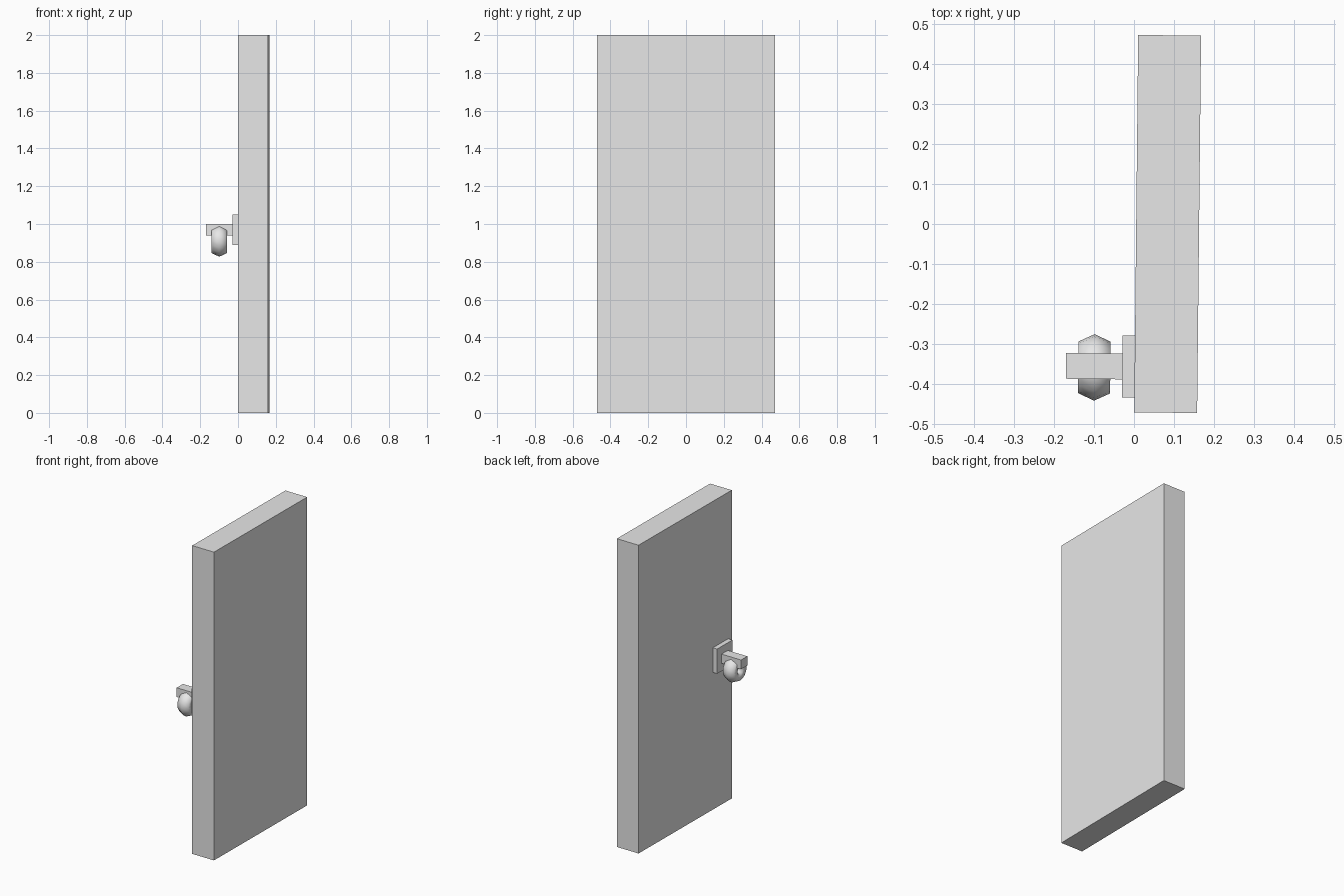
import bpy
from math import radians, pi

default_cube = bpy.data.objects.get("Cube")
if default_cube:
    bpy.data.objects.remove(default_cube, do_unlink=True)

TILT = radians(-0.6)  # the whole door stands slightly ajar

grey = bpy.data.materials.new("light_grey")
grey.use_nodes = True
grey.diffuse_color = (0.8, 0.8, 0.8, 1)
grey.node_tree.nodes["Principled BSDF"].inputs["Base Color"].default_value = (0.8, 0.8, 0.8, 1)


def finish(name):
    obj = bpy.context.object
    obj.name = name
    obj.data.materials.append(grey)
    return obj


def box(name, centre, size):
    bpy.ops.mesh.primitive_cube_add(size=1, location=centre, rotation=(0, 0, TILT))
    obj = finish(name)
    obj.scale = size
    return obj


# Door slab
box("door_panel", (0.084, 0, 1), (0.157, 0.942, 2))

# Mounting plate and the bar that carries the ring
box("mounting_plate", (-0.012, -0.356, 0.97), (0.034, 0.155, 0.16))
box("handle_bar", (-0.098, -0.355, 0.97), (0.143, 0.064, 0.06))

# Ring handle with a six-sided cross-section, hanging from the bar
bpy.ops.mesh.primitive_torus_add(
    major_segments=16, minor_segments=6, major_radius=0.046, minor_radius=0.037,
    location=(-0.099, -0.358, 0.91), rotation=(0, pi / 2, TILT))
ring = finish("handle_ring")
ring.scale.z = 1.25
bpy.ops.object.shade_smooth()
